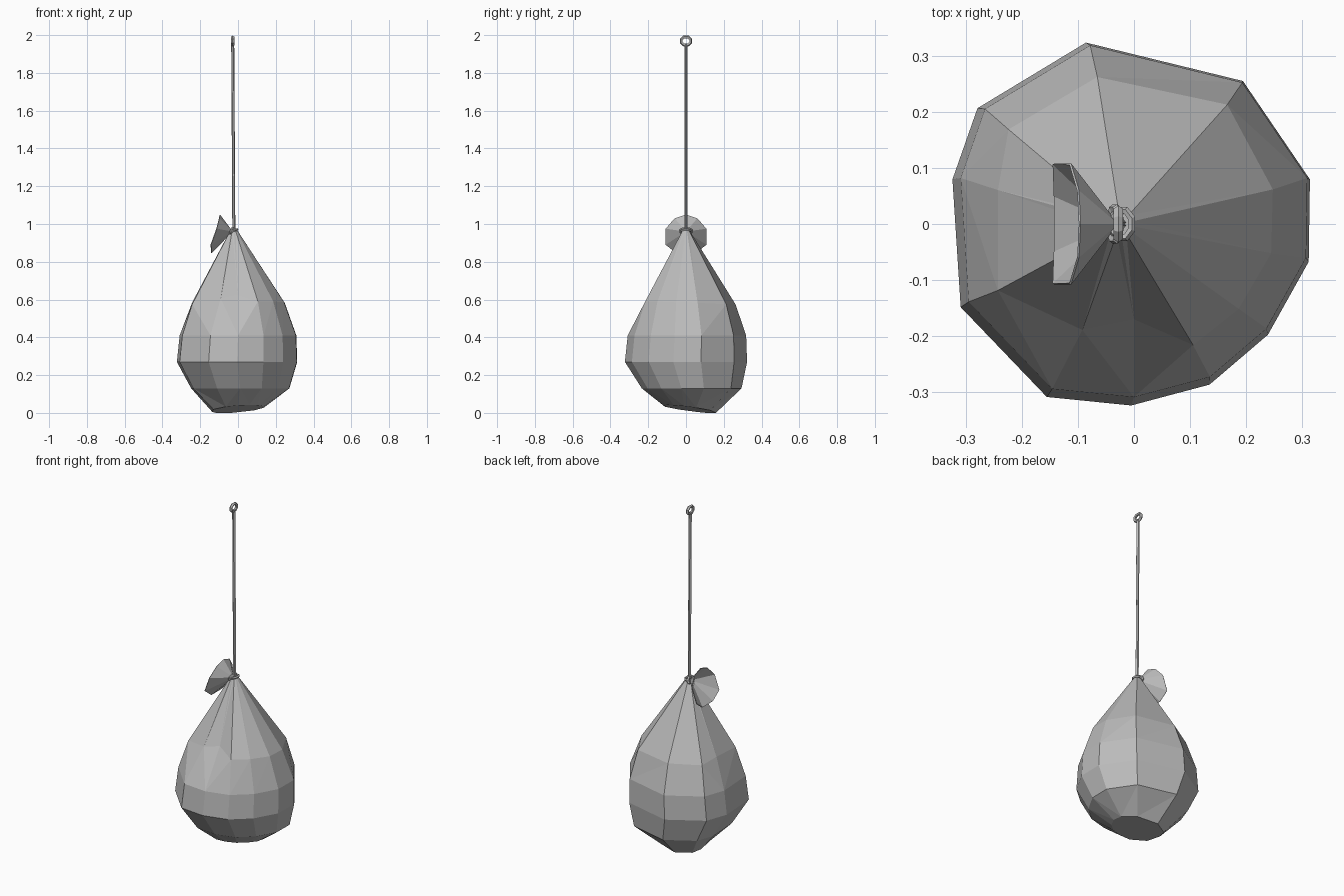
import bpy, bmesh
from math import sin, cos, radians, tau
from mathutils import Vector, Matrix

cube = bpy.data.objects.get("Cube")
if cube:
    bpy.data.objects.remove(cube)

GREY = (0.5, 0.5, 0.5, 1)
mat = bpy.data.materials.new("plain grey")
mat.use_nodes = True
mat.diffuse_color = GREY
mat.node_tree.nodes["Principled BSDF"].inputs["Base Color"].default_value = GREY


def finish(name, bm, fix_normals=True):
    if fix_normals:
        bmesh.ops.recalc_face_normals(bm, faces=bm.faces)
    mesh = bpy.data.meshes.new(name)
    bm.to_mesh(mesh)
    bm.free()
    mesh.materials.append(mat)
    ob = bpy.data.objects.new(name, mesh)
    bpy.context.collection.objects.link(ob)
    return ob


def skin(bm, rings, closed=False):
    """Bridge successive rings of equal vertex count."""
    rows = [[bm.verts.new(p) for p in ring] for ring in rings]
    pairs = list(zip(rows, rows[1:])) + ([(rows[-1], rows[0])] if closed else [])
    for a, b in pairs:
        for i in range(len(a)):
            j = (i + 1) % len(a)
            bm.faces.new((a[i], a[j], b[j], b[i]))
    return rows


def loop_tube(name, centre, ry, rz, thick, sides, tilt=0):
    """Faceted ring of cord lying in the y-z plane, tilted about y."""
    rings = []
    turn = Matrix.Rotation(radians(tilt), 3, 'Y')
    for k in range(sides):
        a = tau * (k + 0.5) / sides
        out = Vector((0, cos(a), sin(a)))
        mid = Vector((0, ry * cos(a), rz * sin(a)))
        ring = []
        for m in range(5):
            b = tau * m / 5
            p = mid + thick * (cos(b) * out + sin(b) * Vector((1, 0, 0)))
            ring.append(turn @ p + Vector(centre))
        rings.append(ring)
    bm = bmesh.new()
    skin(bm, rings, closed=True)
    return finish(name, bm)


# Sack body: uneven faceted bag, gathered to a neck
angles = [-154, -116, -90, -64, -39, -12, 14, 52, 104, 143, 166]
girth = [.345, .35, .33, .325, .32, .33, .335, .33, .34, .35, .335]
shoulder = [.27, .21, .17, .24, .24, .25, .255, .27, .27, .28, .25]
# height, scale, x shift, y shift
levels = [(.13, .80, .012, .03), (.27, .98, -.005, 0), (.41, .95, .0, .005)]


def ring(radii, z, s=1, dx=0, dy=0):
    return [Vector((dx + s * r * cos(radians(a)), dy + s * r * sin(radians(a)), z))
            for a, r in zip(angles, radii)]


base = ring(girth, 0, .42, 0, .02)
for p in base:
    p.z = max(0, .027 + .08 * p.x - .13 * p.y)
low = min(p.z for p in base)
for p in base:
    p.z -= low
rings = [base] + [ring(girth, *lv) for lv in levels]
upper = ring(shoulder, .585)
for p, r in zip(upper, shoulder):
    p.z += (.25 - r) * .5
rings += [upper, ring([.02] * 11, .965, 1, -.022, 0)]
bm = bmesh.new()
rows = skin(bm, rings)
bm.faces.new(rows[0])
bm.faces.new(rows[-1])
bmesh.ops.triangulate(bm, faces=[f for f in bm.faces if len(f.verts) == 4])
finish("sack_body", bm)

# Gathered cloth tail: open fan flaring out of the neck
half = [(-.095, 0, 1.05), (-.098, .06, 1.03), (-.112, .108, .975),
        (-.142, .108, .89), (-.14, .05, .845)]
rim = [Vector(p) for p in half] + [Vector((x, -y, z)) for x, y, z in half[:0:-1]]
neck = Vector((-.028, 0, .96))
rings = [[neck.lerp(p, t) for p in rim] for t in (.08, 1)]
bm = bmesh.new()
skin(bm, rings)
tail = finish("cloth_tail", bm)
solid = tail.modifiers.new("thickness", 'SOLIDIFY')
solid.thickness = .004

# Cord: two slim strands hanging from the eyelet
for name, side in (("cord_strand_front", -1), ("cord_strand_back", 1)):
    bm = bmesh.new()
    rings = []
    for x, z in ((-.022, .955), (-.028, 1.955)):
        rings.append([(x + .008 * cos(tau * k / 6),
                       side * .003 + .006 * sin(tau * k / 6), z) for k in range(6)])
    rows = skin(bm, rings)
    bm.faces.new(rows[0])
    bm.faces.new(rows[-1])
    finish(name, bm)

# Eyelet at the top and the wraps tying the neck
loop_tube("top_eyelet", (-.028, 0, 1.969), .027, .022, .0088, 8)
loop_tube("neck_wrap_outer", (-.034, 0, .963), .030, .018, .008, 8, 25)
loop_tube("neck_wrap_inner", (-.022, 0, .966), .026, .020, .007, 8, 75)
